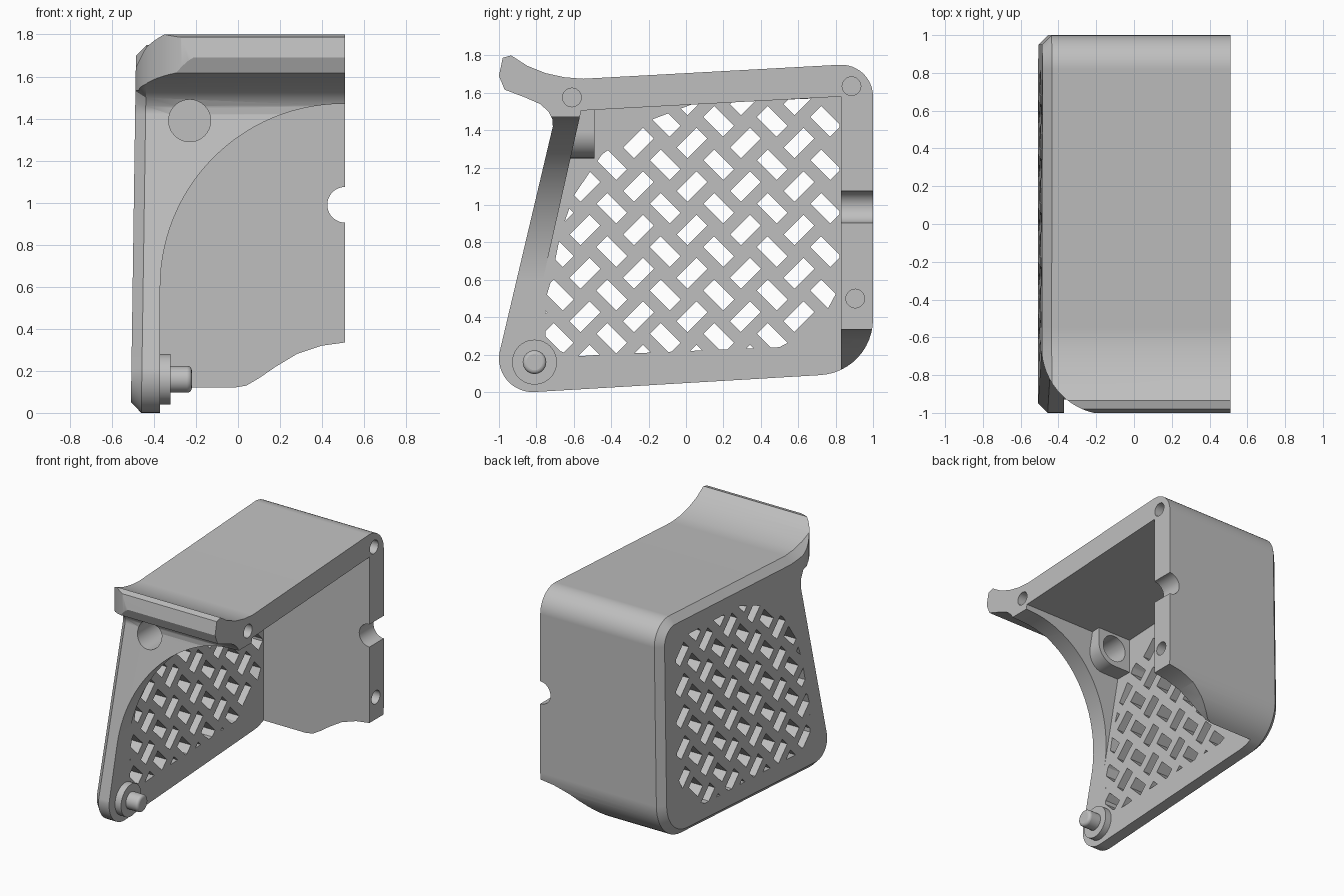
import bpy, bmesh, math
from mathutils import Vector

if "Cube" in bpy.data.objects:
    bpy.data.objects.remove(bpy.data.objects["Cube"], do_unlink=True)

grey = bpy.data.materials.new("plain grey")
grey.use_nodes = True
grey.diffuse_color = (0.52, 0.52, 0.52, 1)
grey.node_tree.nodes["Principled BSDF"].inputs["Base Color"].default_value = (0.52, 0.52, 0.52, 1)


def arc(cx, cy, r, a0, a1, n=12):
    angles = [math.radians(a0 + (a1 - a0) * i / n) for i in range(n + 1)]
    return [(cx + r * math.cos(a), cy + r * math.sin(a)) for a in angles]


def circle(cx, cy, r, n=40):
    return arc(cx, cy, r, 0, 360, n)[:-1]


def place(axis, p, t):
    return {"X": (t, p[0], p[1]), "Y": (p[0], t, p[1]), "Z": (p[0], p[1], t)}[axis]


def add_prism(bm, pts, axis, lo, hi):
    a = [bm.verts.new(place(axis, p, lo)) for p in pts]
    b = [bm.verts.new(place(axis, p, hi)) for p in pts]
    bm.faces.new(a)
    bm.faces.new(b)
    for i in range(len(a)):
        j = (i + 1) % len(a)
        bm.faces.new((a[i], a[j], b[j], b[i]))


def finish(name, bm):
    bmesh.ops.recalc_face_normals(bm, faces=bm.faces[:])
    me = bpy.data.meshes.new(name)
    bm.to_mesh(me)
    bm.free()
    me.materials.append(grey)
    ob = bpy.data.objects.new(name, me)
    bpy.context.collection.objects.link(ob)
    return ob


def prism(name, pts, axis, lo, hi):
    bm = bmesh.new()
    add_prism(bm, pts, axis, lo, hi)
    return finish(name, bm)


def combine(target, tool, operation):
    mod = target.modifiers.new("combine", "BOOLEAN")
    mod.operation, mod.solver, mod.object = operation, "EXACT", tool
    bpy.context.view_layer.update()
    deps = bpy.context.evaluated_depsgraph_get()
    result = bpy.data.meshes.new_from_object(target.evaluated_get(deps))
    target.modifiers.clear()
    target.data = result
    bpy.data.objects.remove(tool, do_unlink=True)


def inset(pts):
    # Moves a counter-clockwise outline inwards, less so at the thin lip
    out = []
    for i, p in enumerate(pts):
        p, a, b = Vector(p), Vector(pts[i - 1]), Vector(pts[(i + 1) % len(pts)])
        e1, e2 = (p - a).normalized(), (b - p).normalized()
        n1, n2 = Vector((-e1.y, e1.x)), Vector((-e2.y, e2.x))
        d = 0.012 if p.x < -0.76 and p.y > 1.4 else 0.05
        out.append(tuple(p + (n1 + n2) * d / (1 + n1.dot(n2))))
    return out


# Outer body: side outline with a forward lip, leaning and chamfered on one side
lip = [(-0.55, 1.675), (-0.65, 1.683), (-0.75, 1.705), (-0.85, 1.745),
       (-0.935, 1.80), (-0.98, 1.787), (-1.0, 1.69), (-0.97, 1.617),
       (-0.86, 1.575), (-0.78, 1.54), (-0.735, 1.50), (-0.715, 1.46), (-0.712, 1.42)]
outline = (arc(-0.82, 0.18, 0.18, 170, 273) + arc(0.7, 0.39, 0.3, -87, 0)
           + arc(0.83, 1.58, 0.17, 0, 93) + lip)
bm = bmesh.new()
rings = []
for pts, base, lean in ((inset(outline), -0.51, 0.0145), (outline, -0.46, 0.0145), (outline, 0.51, 0)):
    rings.append([bm.verts.new((base + lean * z, y, z)) for y, z in pts])
bm.faces.new(rings[0])
bm.faces.new(rings[2])
for a, b in zip(rings, rings[1:]):
    for i in range(len(a)):
        j = (i + 1) % len(a)
        bm.faces.new((a[i], a[j], b[j], b[i]))
body = finish("cover_shell", bm)

# Hollow interior, open below and on one side
combine(body, prism("cavity", [(-0.56, 1.505), (0.83, 1.58), (0.83, -0.3), (-0.968, -0.3)],
                    "X", -0.37, 1), "DIFFERENCE")
# Arched front opening
arch = arc(0.5, 0.6, 0.87, 180, 90, 28) + [(1, 1.47), (1, -0.5), (-0.37, -0.5)]
combine(body, prism("arch", arch, "Y", -1.3, -0.5), "DIFFERENCE")
# Rounded lip corner
corner = arc(-0.13, -0.65, 0.36, 180, 270, 16) + [(-0.13, -1.2), (-0.7, -1.2), (-0.7, -0.65)]
combine(body, prism("corner", corner, "Z", 1.44, 2), "DIFFERENCE")
# Curved cutout under the back wall
sweep = [(-0.03, -0.5), (-0.03, 0.118), (0.04, 0.13), (0.1, 0.165), (0.18, 0.22),
         (0.28, 0.28), (0.4, 0.32), (0.51, 0.335), (0.8, 0.335), (0.8, -0.5)]
combine(body, prism("sweep", sweep, "Y", 0.78, 1.3), "DIFFERENCE")
# Round notch in the back wall
combine(body, prism("notch", circle(0.51, 0.99, 0.085), "Y", 0.7, 1.3), "DIFFERENCE")
# Boss behind the front wall, with its through hole
boss = [(-0.4, 1.52), (-0.4, 1.25)] + arc(-0.23, 1.39, 0.14, -90, 0) + [(-0.09, 1.52)]
combine(body, prism("boss", boss, "Y", -0.64, -0.49), "UNION")
combine(body, prism("hole", circle(-0.23, 1.39, 0.1), "Y", -0.85, -0.4), "DIFFERENCE")
# Blind fastening holes in the open rim
for y, z in ((-0.61, 1.575), (0.885, 1.635), (0.905, 0.5)):
    combine(body, prism("socket", circle(y, z, 0.05, 24), "X", 0.3, 0.7), "DIFFERENCE")

# Woven grille: slots alternate in direction by column, clipped to a rounded field
bm = bmesh.new()
half_long, half_wide = 0.075, 0.041
for col in range(12):
    s = 1 if col % 2 else -1
    along, across = Vector((0.7071, s * 0.7071)), Vector((-s * 0.7071, 0.7071))
    for row in range(-1, 7):
        c = Vector((0.747 - col * 0.143, 1.447 - row * 0.232 - (col % 2) * 0.116))
        quad = [c + along * half_long * u + across * half_wide * v
                for u, v in ((-1, -1), (1, -1), (1, 1), (-1, 1))]
        add_prism(bm, quad, "X", -0.7, -0.3)
slots = finish("slots", bm)
field = [(-0.75, 0.25), (-0.6, 0.19), (-0.45, 0.2), (0.5, 0.24), (0.65, 0.32), (0.75, 0.43),
         (0.82, 0.56), (0.82, 1.48), (0.7, 1.57), (0.05, 1.545), (-0.2, 1.45),
         (-0.45, 1.27), (-0.6, 1.05), (-0.67, 0.85), (-0.72, 0.6), (-0.75, 0.5)]
combine(slots, prism("field", field, "X", -0.65, -0.34), "INTERSECT")
combine(body, slots, "DIFFERENCE")

# Pivot pin and its collar at the foot
collar = prism("pivot_collar", circle(-0.81, 0.16, 0.12), "X", -0.39, -0.32)
pin = prism("pivot_pin", circle(-0.81, 0.16, 0.063), "X", -0.34, -0.22)
bevel = pin.modifiers.new("rounded_end", "BEVEL")
bevel.width, bevel.segments = 0.02, 4

# Smooth curves, crisp edges
for ob in (body, collar, pin):
    bpy.ops.object.select_all(action="DESELECT")
    ob.select_set(True)
    bpy.context.view_layer.objects.active = ob
    bpy.ops.object.shade_smooth_by_angle(angle=math.radians(25))
    weighted = ob.modifiers.new("even_shading", "WEIGHTED_NORMAL")
    weighted.keep_sharp = True
